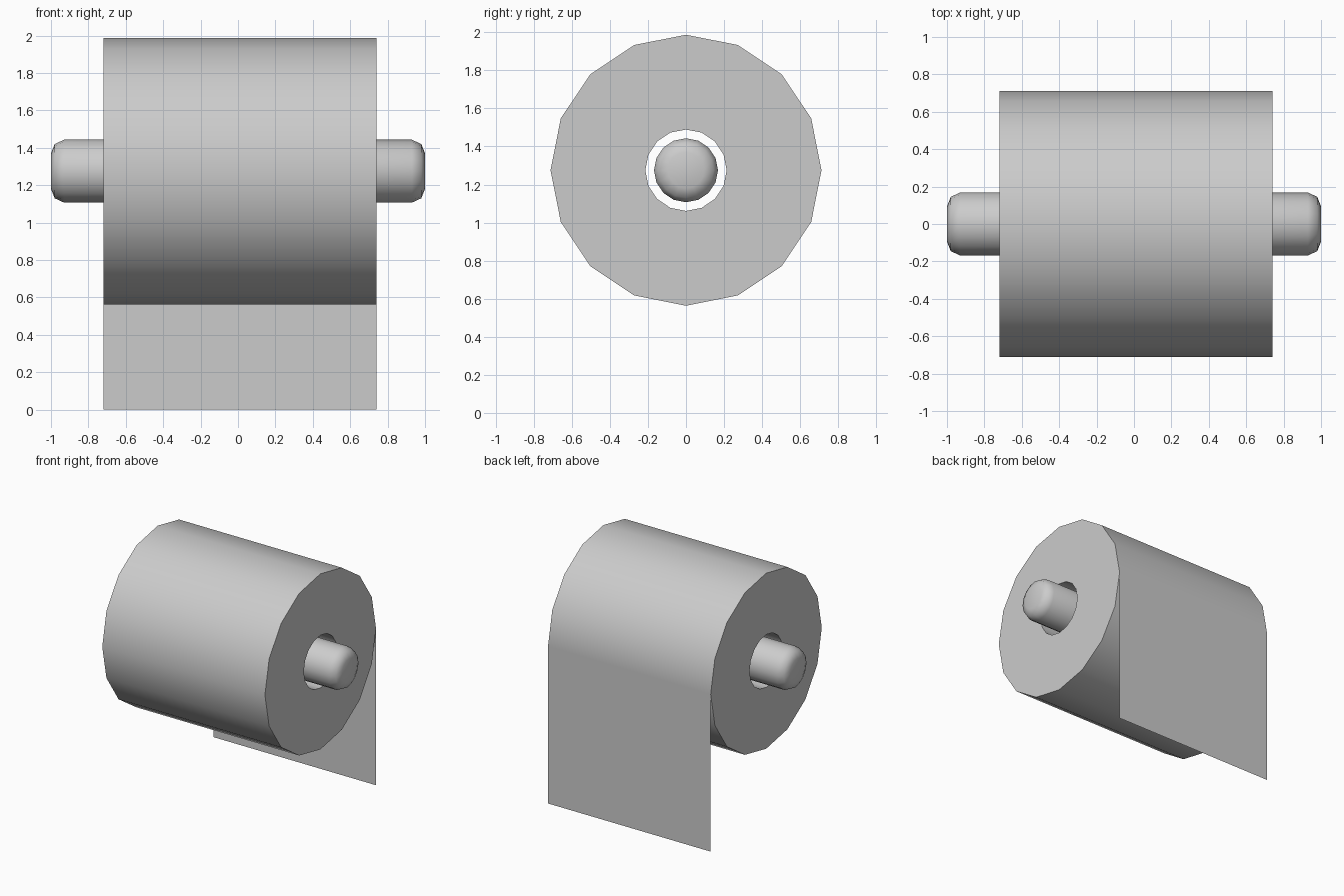
import bpy, bmesh, math

if "Cube" in bpy.data.objects:
    bpy.data.objects.remove(bpy.data.objects["Cube"])

CZ = 1.275      # height of the roll axis
R = 0.712       # outer roll radius
X0, X1 = -0.72, 0.74
SIDES = 16


def finish(name, bm, recalc=True):
    if recalc:
        bmesh.ops.recalc_face_normals(bm, faces=bm.faces[:])
    mesh = bpy.data.meshes.new(name)
    bm.to_mesh(mesh)
    bm.free()
    obj = bpy.data.objects.new(name, mesh)
    bpy.context.collection.objects.link(obj)
    bpy.ops.object.select_all(action='DESELECT')
    obj.select_set(True)
    bpy.context.view_layer.objects.active = obj
    bpy.ops.object.shade_smooth_by_angle(angle=math.radians(50))
    return obj


def lathe(name, profile, closed):
    """Turn (x, radius) points around the roll axis; closed joins last to first, else ends are capped."""
    bm = bmesh.new()
    rings = []
    for x, r in profile:
        ring = []
        for i in range(SIDES):
            a = 2 * math.pi * i / SIDES
            ring.append(bm.verts.new((x, r * math.sin(a), CZ + r * math.cos(a))))
        rings.append(ring)
    pairs = list(zip(rings, rings[1:]))
    if closed:
        pairs.append((rings[-1], rings[0]))
    for a, b in pairs:
        for i in range(SIDES):
            j = (i + 1) % SIDES
            bm.faces.new((a[i], a[j], b[j], b[i]))
    if not closed:
        bm.faces.new(rings[0])
        bm.faces.new(rings[-1])
    return finish(name, bm)


# Paper roll with a hole through it
lathe("paper_roll", [(X0, R), (X1, R), (X1, 0.214), (X0, 0.214)], True)

# Holder rod with rounded ends
end = [(0.93, 0.168), (0.98, 0.145), (1.0, 0.095)]
lathe("holder_rod", [(-x, r) for x, r in reversed(end)] + end, False)

# Loose sheet hanging straight down at the back
bm = bmesh.new()
bm.faces.new([bm.verts.new(c) for c in
              ((X1, R, 0), (X0, R, 0), (X0, R, CZ), (X1, R, CZ))])
finish("hanging_sheet", bm, recalc=False)
